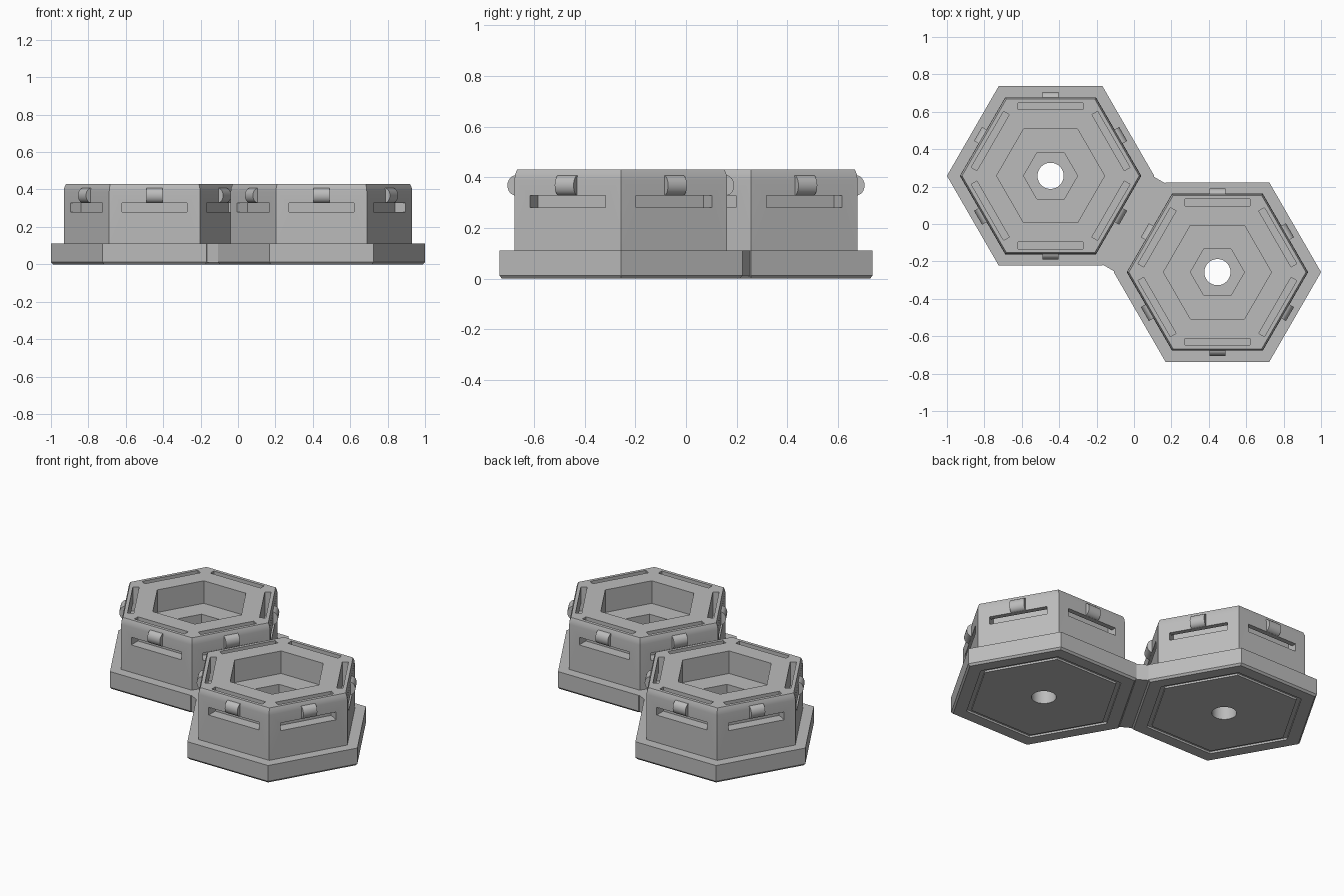
import bpy, bmesh, math
from mathutils import Matrix, Vector

cube = bpy.data.objects.get("Cube")
if cube:
    bpy.data.objects.remove(cube, do_unlink=True)

SIDE = math.cos(math.pi / 6)          # apothem to circumradius ratio
CX = 0.446
CY = CX * math.tan(math.pi / 6)

mat = bpy.data.materials.new("plain grey")
mat.use_nodes = True
GREY = (0.5, 0.5, 0.5, 1)
mat.diffuse_color = GREY
mat.node_tree.nodes["Principled BSDF"].inputs["Base Color"].default_value = GREY


def loft(bm, rings):
    """Join stacked point rings into a closed solid."""
    loops = [[bm.verts.new(p) for p in ring] for ring in rings]
    n = len(loops[0])
    bm.faces.new(loops[0][::-1])
    bm.faces.new(loops[-1])
    for a, b in zip(loops, loops[1:]):
        for i in range(n):
            j = (i + 1) % n
            bm.faces.new((a[i], a[j], b[j], b[i]))


def ring(apothem, z, sides=6):
    r = apothem / SIDE if sides == 6 else apothem
    step = math.tau / sides
    return [(r * math.cos(i * step), r * math.sin(i * step), z) for i in range(sides)]


def box(bm, x0, x1, half_width, z0, z1, matrix):
    corners = ((x0, -half_width), (x1, -half_width), (x1, half_width), (x0, half_width))
    loft(bm, [[matrix @ Vector((x, y, z)) for x, y in corners] for z in (z0, z1)])


def finish(bm, name, location=(0, 0, 0)):
    bmesh.ops.recalc_face_normals(bm, faces=bm.faces)
    mesh = bpy.data.meshes.new(name)
    bm.to_mesh(mesh)
    bm.free()
    mesh.materials.append(mat)
    obj = bpy.data.objects.new(name, mesh)
    obj.location = location
    bpy.context.collection.objects.link(obj)
    return obj


def solid(name, rings, location):
    bm = bmesh.new()
    loft(bm, rings)
    return finish(bm, name, location)


def cut(obj, cutter):
    mod = obj.modifiers.new("cut", "BOOLEAN")
    mod.operation = "DIFFERENCE"
    mod.solver = "EXACT"
    mod.object = cutter
    bpy.context.view_layer.objects.active = obj
    bpy.ops.object.modifier_apply(modifier=mod.name)
    bpy.data.objects.remove(cutter, do_unlink=True)


def smooth(obj):
    bpy.ops.object.select_all(action="DESELECT")
    obj.select_set(True)
    bpy.context.view_layer.objects.active = obj
    bpy.ops.object.shade_smooth_by_angle(angle=math.radians(25))


# Rotations that point +x at each of the six sides
sides = [Matrix.Rotation(math.radians(30 + 60 * i), 4, "Z") for i in range(6)]

for label, loc in (("left", (CX, -CY, 0)), ("right", (-CX, CY, 0))):
    # Wide base plate with a chamfered foot, shallow groove and centre hole
    base = solid(label + "_base",
                 [ring(0.47, 0), ring(0.48, 0.012), ring(0.48, 0.11)], loc)
    groove = solid("groove_cutter", [ring(0.40, -0.02), ring(0.40, 0.012)], loc)
    cut(groove, solid("groove_core", [ring(0.375, -0.05), ring(0.375, 0.05)], loc))
    cut(base, groove)
    cut(base, solid("hole_cutter", [ring(0.07, -0.1, 48), ring(0.07, 0.3, 48)], loc))
    smooth(base)

    # Hexagonal housing with a stepped pocket
    body = solid(label + "_housing",
                 [ring(0.42, 0.11), ring(0.42, 0.39), ring(0.418, 0.41), ring(0.41, 0.43)], loc)
    cut(body, solid("upper_pocket", [ring(0.25, 0.29), ring(0.25, 0.6)], loc))
    cut(body, solid("lower_pocket", [ring(0.125, 0), ring(0.125, 0.4)], loc))

    # Top slots bend outwards and leave through the housing sides
    top_slots, side_slots = bmesh.new(), bmesh.new()
    for turn in sides:
        box(top_slots, 0.355, 0.39, 0.173, 0.28, 0.6, turn)
        box(side_slots, 0.355, 0.5, 0.173, 0.28, 0.328, turn)
    cut(body, finish(top_slots, "top_slot_cutter", loc))
    cut(body, finish(side_slots, "side_slot_cutter", loc))
    smooth(body)

    # Rounded snap catches above the side slots
    catches = bmesh.new()
    arc = [math.pi * (i / 12 - 0.5) for i in range(13)]
    for turn in sides:
        loft(catches, [[turn @ Vector((0.415 + 0.033 * math.cos(a), y, 0.368 + 0.04 * math.sin(a)))
                        for a in arc] for y in (-0.043, 0.043)])
    smooth(finish(catches, label + "_catches", loc))

# Bridge joining the two base plates
bridge = bmesh.new()
box(bridge, -0.036, 0.036, 0.272, 0.01, 0.11, Matrix.Rotation(math.radians(-30), 4, "Z"))
finish(bridge, "base_bridge")
